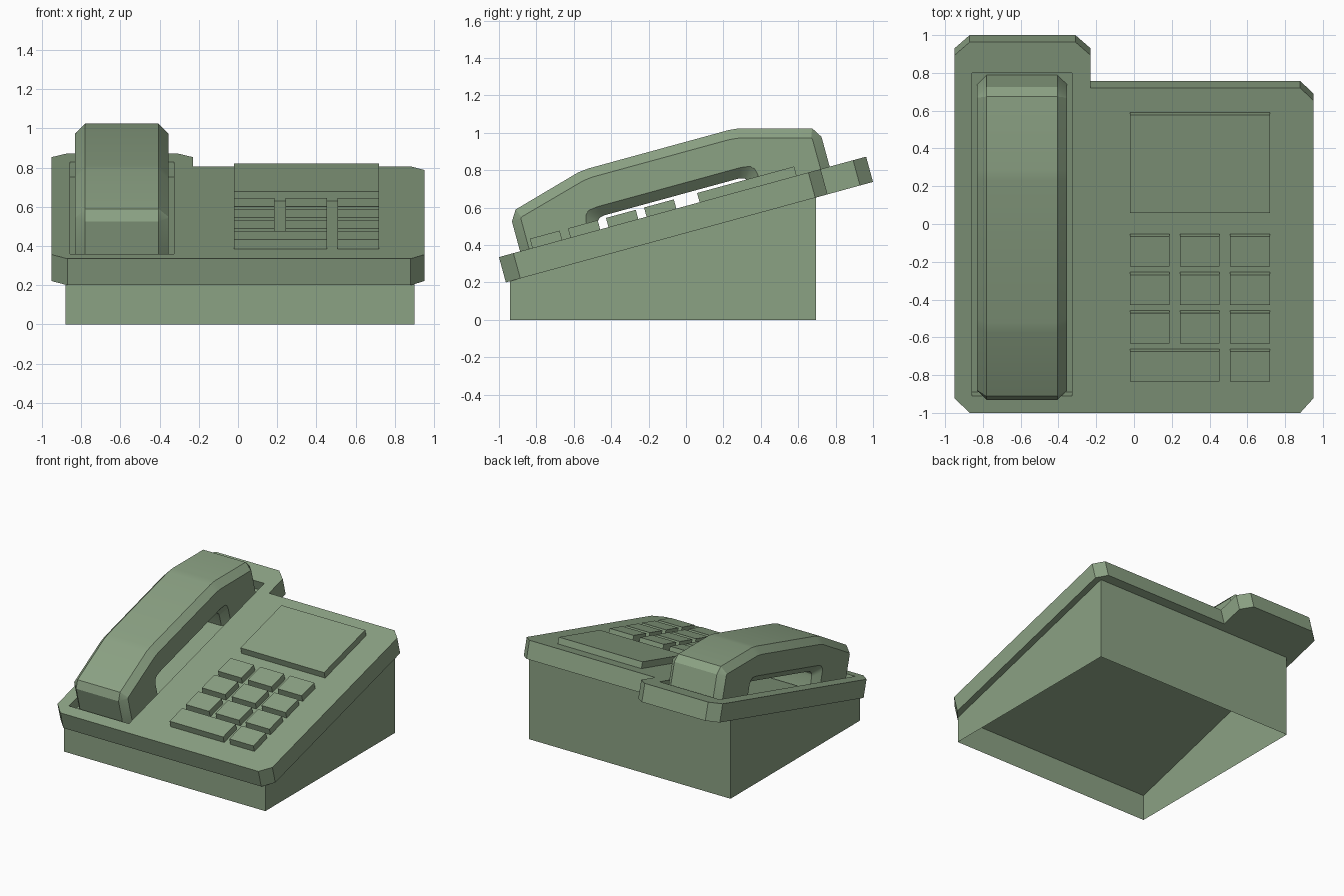
import bpy, bmesh, math
from mathutils import Matrix

if "Cube" in bpy.data.objects:
    bpy.data.objects.remove(bpy.data.objects["Cube"])

TILT = math.radians(15.3)
# Tilted frame: x across, y up the slope from the front edge, z off the slab's top
SLOPE = Matrix.Translation((0, -1, 0.335)) @ Matrix.Rotation(TILT, 4, 'X')
THICK = 0.14

mat = bpy.data.materials.new("sage_plastic")
mat.diffuse_color = (0.26, 0.36, 0.23, 1)
mat.use_nodes = True
mat.node_tree.nodes["Principled BSDF"].inputs["Base Color"].default_value = mat.diffuse_color


def finish(bm, name, matrix=SLOPE, recalc=True):
    if recalc:
        bmesh.ops.recalc_face_normals(bm, faces=bm.faces)
    me = bpy.data.meshes.new(name)
    bm.to_mesh(me)
    bm.free()
    me.materials.append(mat)
    ob = bpy.data.objects.new(name, me)
    bpy.context.collection.objects.link(ob)
    ob.matrix_world = matrix
    return ob


def loft(rings, cap=True):
    """Join rings of equal point count, closing both ends if asked."""
    bm = bmesh.new()
    vs = [[bm.verts.new(p) for p in r] for r in rings]
    n = len(vs[0])
    for a, b in zip(vs, vs[1:]):
        for i in range(n):
            j = (i + 1) % n
            bm.faces.new((a[i], a[j], b[j], b[i]))
    if cap:
        bm.faces.new(vs[0])
        bm.faces.new(vs[-1])
    return bm


def box(name, x0, x1, y0, y1, z0, z1):
    rect = [(x0, y0), (x1, y0), (x1, y1), (x0, y1)]
    return finish(loft([[(x, y, z) for x, y in rect] for z in (z0, z1)]), name)


# Sloping top slab with clipped corners and a raised-back lobe for the handset
outline = [(-0.87, 0), (0.88, 0), (0.95, 0.08), (0.95, 1.715), (0.88, 1.783),
           (-0.23, 1.783), (-0.23, 1.963), (-0.31, 2.035), (-0.87, 2.035),
           (-0.95, 1.963), (-0.95, 0.08)]
slab = finish(loft([[(x, y, z) for x, y in outline] for z in (-THICK, 0)]), "top_slab")

# Recess under the handset
cutter = box("cradle_cutter", -0.857, -0.327, 0.093, 1.866, -0.078, 0.1)
cutter.hide_render = True
cutter.hide_viewport = False
cutter.display_type = 'WIRE'
cut = slab.modifiers.new("cradle_recess", 'BOOLEAN')
cut.operation = 'DIFFERENCE'
cut.solver = 'EXACT'
cut.object = cutter
# Apply the cut and drop the helper
bpy.context.view_layer.objects.active = slab
slab.select_set(True)
bpy.ops.object.modifier_apply(modifier=cut.name)
bpy.data.objects.remove(cutter)
slab.select_set(False)

# Wedge-shaped base walls, open underneath
def under(y):
    return 0.335 + (y + 1) * math.tan(TILT) - THICK / math.cos(TILT)

foot = [(-0.88, -0.94), (0.90, -0.94), (0.90, 0.695), (-0.88, 0.695)]
finish(loft([[(x, y, 0) for x, y in foot],
             [(x, y, under(y)) for x, y in foot]], cap=False),
       "base_walls", Matrix.Identity(4), recalc=False)

# Handset: half profiles (distance from its middle, height), mirrored lengthwise
B = -0.074
rim = [(0.39, 0.331), (0.447, 0.325), (0.822, 0.222), (0.858, 0.165), (0.858, B),
       (0.423, B), (0.423, 0.02), (0.418, 0.042), (0.402, 0.060), (0.375, 0.067)]
side = [(0.38, 0.281), (0.432, 0.275), (0.803, 0.175), (0.808, 0.167), (0.808, B),
        (0.476, B), (0.476, 0.065), (0.468, 0.094), (0.448, 0.114), (0.40, 0.121)]


def section(half, x):
    full = half + [(-d, z) for d, z in reversed(half)]
    return [(x, 0.975 + d, z) for d, z in full]


handset = finish(loft([section(side, -0.83), section(rim, -0.78),
                       section(rim, -0.405), section(side, -0.355)]), "handset")
bpy.context.view_layer.objects.active = handset
handset.select_set(True)
bpy.ops.object.shade_smooth_by_angle(angle=math.radians(28))
handset.select_set(False)

# Display panel
box("display_panel", -0.02, 0.72, 1.112, 1.65, -0.003, 0.051)

# Keypad: the front row has one double-width key
cols = [(-0.02, 0.187), (0.243, 0.453), (0.508, 0.72)]
for r in range(4):
    y = 0.185 + 0.211 * r
    spans = cols if r else [(-0.02, 0.453), cols[2]]
    for c, (x0, x1) in enumerate(spans):
        box(f"key_{r + 1}_{c + 1}", x0, x1, y, y + 0.165, -0.003, 0.051)
